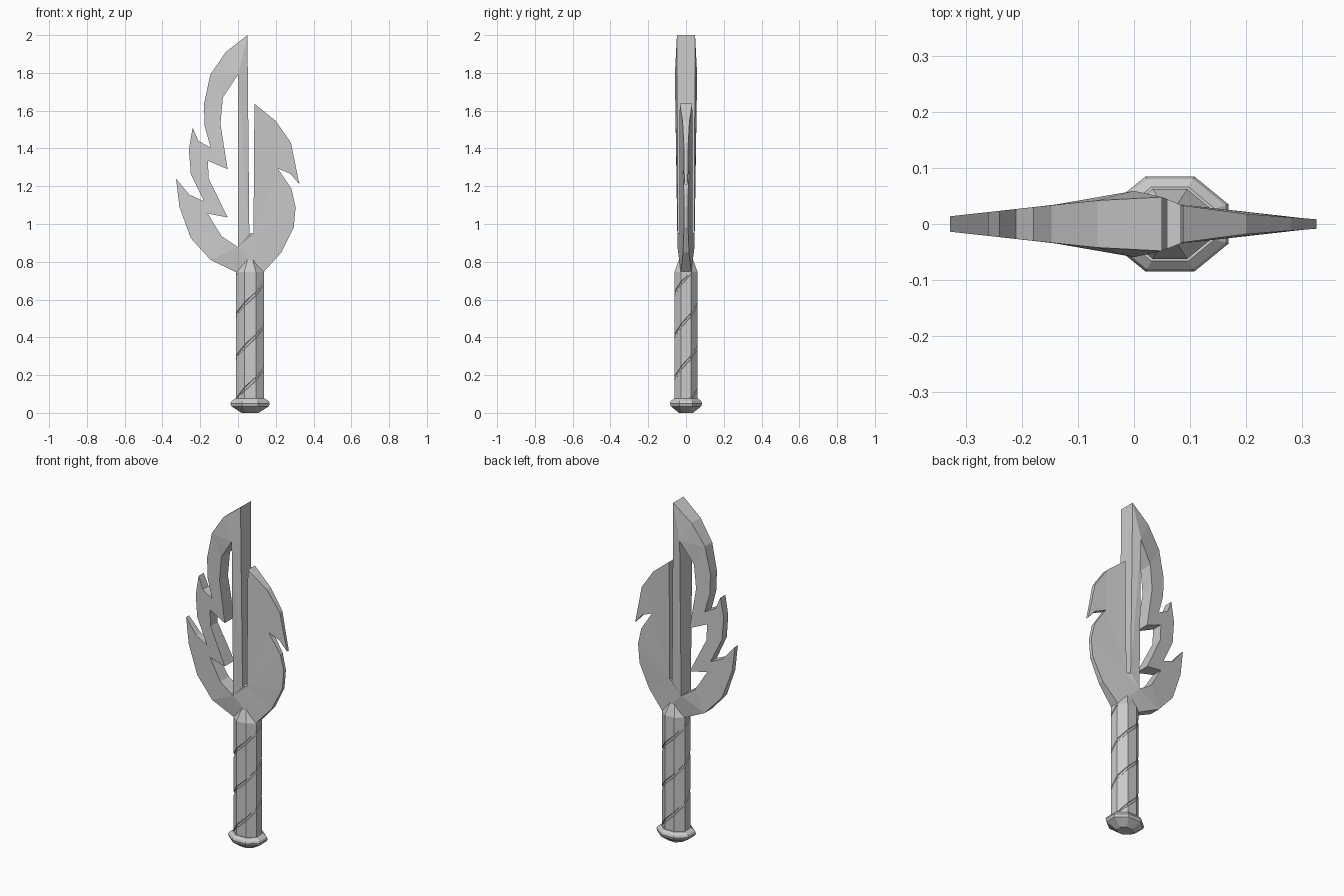
import bpy, bmesh
from math import pi, cos, sin
from mathutils import Vector
from mathutils.geometry import tessellate_polygon

if "Cube" in bpy.data.objects:
    bpy.data.objects.remove(bpy.data.objects["Cube"])

CX, RX, RY = 0.064, 0.0745, 0.062   # grip axis and half widths


def ring_point(k, s, z):
    # corner k of the flattened octagon, scaled by s
    a = (k + 0.5) * pi / 4
    c = cos(pi / 8)
    return (CX + RX * s * cos(a) / c, RY * s * sin(a) / c, z)


def finish(bm, name):
    bmesh.ops.recalc_face_normals(bm, faces=bm.faces)
    me = bpy.data.meshes.new(name)
    bm.to_mesh(me)
    bm.free()
    ob = bpy.data.objects.new(name, me)
    bpy.context.collection.objects.link(ob)
    return ob


def lathe(name, profile):
    # octagonal stack of (scale_x, scale_y, z) rings
    bm = bmesh.new()
    rings = []
    for sx, sy, z in profile:
        ring = []
        for k in range(8):
            p = ring_point(k, 1, z)
            ring.append(bm.verts.new((CX + (p[0] - CX) * sx, p[1] * sy, z)))
        rings.append(ring)
    for a, b in zip(rings, rings[1:]):
        for k in range(8):
            bm.faces.new((a[k], a[(k + 1) % 8], b[(k + 1) % 8], b[k]))
    bm.faces.new(rings[0])
    bm.faces.new(rings[-1])
    return finish(bm, name)


# pommel, grip core and collar
lathe("pommel", [(0.6, 0.6, 0), (1.33, 1.3, 0.035), (1.4, 1.37, 0.05), (1.33, 1.3, 0.062), (1.07, 1.07, 0.075)])
lathe("grip_core", [(0.95, 0.95, 0.06), (0.95, 0.95, 0.735), (1, 1, 0.735), (1, 1, 0.745), (0.47, 0.6, 0.81)])

# two spiral wraps with narrow grooves between them
PITCH = 0.45
for start in range(2):
    bm = bmesh.new()
    prev = None
    for k in range(-16, 17):
        z0 = 0.3 + start * PITCH / 2 + PITCH * k / 8
        row = [bm.verts.new(ring_point(k, s, min(max(z0 + dz, 0.07), 0.743)))
               for dz, s in ((0, 0.94), (0.004, 1), (0.207, 1), (0.211, 0.94))]
        if prev:
            for i in range(3):
                bm.faces.new((prev[i], row[i], row[i + 1], prev[i + 1]))
        prev = row
    bmesh.ops.dissolve_degenerate(bm, dist=1e-5, edges=bm.edges)
    finish(bm, f"grip_wrap_{start + 1}")

# flame-shaped blade: outline and inner opening in x, z
outline = [(0.05, 2), (-0.065, 1.91), (-0.147, 1.79), (-0.18, 1.635), (-0.177, 1.52),
           (-0.145, 1.405), (-0.21, 1.44), (-0.24, 1.51), (-0.26, 1.395), (-0.25, 1.265),
           (-0.18, 1.12), (-0.257, 1.155), (-0.328, 1.24), (-0.31, 1.09), (-0.25, 0.925),
           (-0.145, 0.81), (-0.01, 0.745), (0.135, 0.745), (0.23, 0.85), (0.295, 0.98),
           (0.305, 1.09), (0.283, 1.185), (0.21, 1.295), (0.278, 1.265), (0.325, 1.21),
           (0.28, 1.43), (0.2, 1.545), (0.087, 1.637), (0.082, 0.95), (0.06, 0.95)]
opening = [(0, 1.79), (-0.08, 1.67), (-0.093, 1.53), (-0.055, 1.29), (-0.16, 1.335),
           (-0.155, 1.24), (-0.055, 1.035), (-0.16, 1.055), (-0.087, 0.935), (0, 0.877)]
thickness = [(-0.33, 0.0135), (-0.18, 0.03), (-0.065, 0.042), (0, 0.059), (0.05, 0.048),
             (0.087, 0.033), (0.2, 0.018), (0.33, 0.008)]


def half_thickness(x, z):
    if z < 0.75:
        return 0.028
    if x == 0 and z < 1:
        return 0.045
    for (x0, t0), (x1, t1) in zip(thickness, thickness[1:]):
        if x <= x1:
            return t0 + (t1 - t0) * (x - x0) / (x1 - x0)
    return thickness[-1][1]


pts = outline + opening
tris = tessellate_polygon([[Vector((x, z, 0)) for x, z in loop] for loop in (outline, opening)])
bm = bmesh.new()
flat = [bm.verts.new((x, 0, z)) for x, z in pts]
for t in tris:
    bm.faces.new([flat[i] for i in t])
bmesh.ops.beautify_fill(bm, faces=bm.faces, edges=[e for e in bm.edges if not e.is_boundary])
bm.verts.index_update()
tris = [[v.index for v in f.verts] for f in bm.faces]
bm.free()

bm = bmesh.new()
sides = [[bm.verts.new((x, s * half_thickness(x, z), z)) for x, z in pts] for s in (-1, 1)]
for side in sides:
    for t in tris:
        bm.faces.new([side[i] for i in t])
n = len(outline)
for first, count in ((0, n), (n, len(opening))):
    for i in range(count):
        a, b = first + i, first + (i + 1) % count
        bm.faces.new((sides[0][a], sides[0][b], sides[1][b], sides[1][a]))
finish(bm, "blade")
